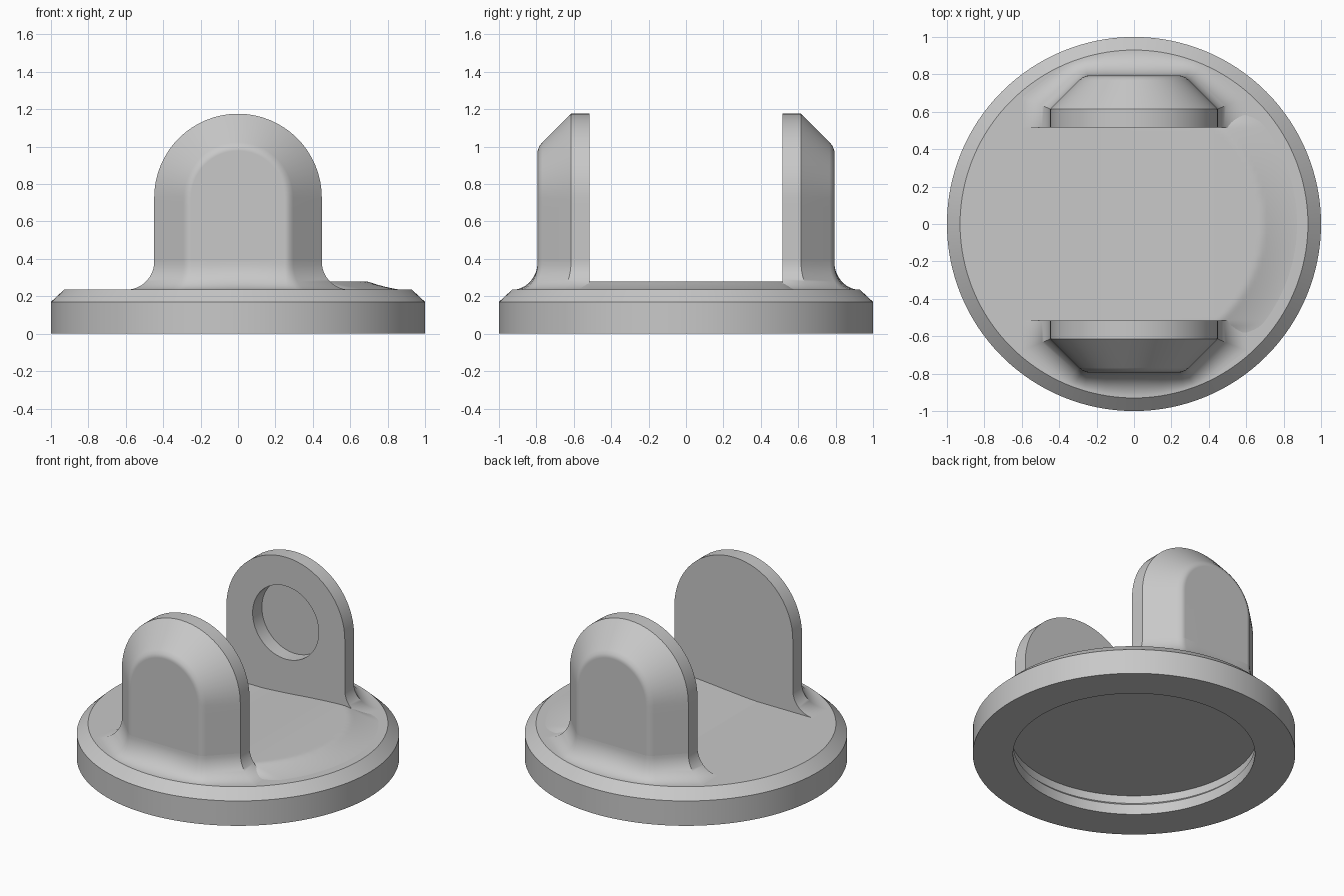
import bpy, bmesh
from math import sin, cos, pi, radians, hypot, sqrt
from mathutils import Vector

if "Cube" in bpy.data.objects:
    bpy.data.objects.remove(bpy.data.objects["Cube"], do_unlink=True)

GREY = (0.58, 0.58, 0.58, 1)
mat = bpy.data.materials.new("plain grey")
mat.use_nodes = True
mat.diffuse_color = GREY
mat.node_tree.nodes["Principled BSDF"].inputs["Base Color"].default_value = GREY

FLOOR = 0.235      # top of the disc
RIM = 0.93         # radius of the flat top
INNER, HALF, ARC_Z = 0.515, 0.448, 0.728   # lug inner face, half width, arc centre
# lug side: inset and y of the straight edge, chamfer and softened outer face
SIDE = [(0, INNER), (0, 0.615), (0.153, 0.768), (0.173, 0.784), (0.198, 0.793)]


def finish(name, bm):
    bmesh.ops.recalc_face_normals(bm, faces=bm.faces)
    mesh = bpy.data.meshes.new(name)
    bm.to_mesh(mesh)
    bm.free()
    mesh.materials.append(mat)
    ob = bpy.data.objects.new(name, mesh)
    bpy.context.collection.objects.link(ob)
    bpy.ops.object.select_all(action='DESELECT')
    ob.select_set(True)
    bpy.context.view_layer.objects.active = ob
    bpy.ops.object.shade_smooth_by_angle(angle=radians(35))
    ob.modifiers.new("flat large faces", 'WEIGHTED_NORMAL').keep_sharp = True


def loft(name, rings, caps=True, closed=True):
    """Skin a list of rings with equal point counts."""
    bm = bmesh.new()
    loops = [[bm.verts.new(p) for p in ring] for ring in rings]
    n = len(loops[0])
    for a, b in zip(loops, loops[1:]):
        for i in range(n if closed else n - 1):
            j = (i + 1) % n
            bm.faces.new((a[i], a[j], b[j], b[i]))
    if caps:
        bm.faces.new(loops[0])
        bm.faces.new(loops[-1])
    finish(name, bm)


def circle(r, n):
    return [(r * cos(2 * pi * i / n), r * sin(2 * pi * i / n)) for i in range(n)]


def arch(inset, n=64):
    """Round-topped outline in x and z, running down into the disc."""
    half = HALF - inset
    points = []
    for c, s in circle(1, n):
        if s >= -1e-6:
            points.append((half * c, ARC_Z + half * s))
        else:
            m = max(abs(c), abs(s))
            points.append((half * c / m, ARC_Z + 0.53 * s / m))
    return points


# Disc with chamfered rim and an undercut recess underneath
profile = [(0.77, 0.144), (0.77, 0.09), (0.75, 0.07), (0.75, 0),
           (1, 0), (1, 0.17), (RIM, FLOOR)]
loft("base_disc", [[(x, y, z) for x, y in circle(r, 128)] for r, z in profile])


def lug(name, side, socket):
    rings = []
    if socket:   # blind round socket in the inner face
        for y in (INNER + 0.1, INNER):
            rings.append([(x, side * y, ARC_Z + z) for x, z in circle(0.25, 64)])
    for inset, y in SIDE:
        rings.append([(x, side * y, z) for x, z in arch(inset)])
    loft(name, rings)


def footprint(cuts=5):
    """Lug outline on the disc as (point, outward mitre direction)."""
    right = [Vector((HALF - inset, y)) for inset, y in SIDE]
    end = right[-1]
    middle = [Vector((end.x * (1 - 2 * k / cuts), end.y)) for k in range(1, cuts)]
    path = right + middle + [Vector((-p.x, p.y)) for p in reversed(right)]
    normals = []
    for a, b in zip(path, path[1:]):
        d = (b - a).normalized()
        normals.append(Vector((d.y, -d.x)))
    pairs = zip(path, normals[:1] + normals, normals + normals[-1:])
    return [(p, (m + n) / (1 + m.dot(n))) for p, m, n in pairs]


def reach(p, d, limit):
    """Distance along d, kept inside the rim."""
    a, b, c = d.dot(d), p.dot(d), p.dot(p) - RIM * RIM
    return min(limit, (sqrt(b * b - a * c) - b) / a)


def fillet(name, side, radius=0.15, steps=14):
    path = [(p, d * reach(p, d, radius)) for p, d in footprint()]
    rings = []
    for k in range(steps + 1):
        t = pi / 2 * k / steps
        z = FLOOR + radius * (1 - sin(t))
        ring = [p + d * (1 - cos(t)) for p, d in path]
        rings.append([(q.x, side * q.y, z) for q in ring])
    # closing the ring also builds the flat inner side
    loft(name, rings, caps=False)


for label, side, socket in (("front", -1, False), ("back", 1, True)):
    lug(label + "_lug", side, socket)
    fillet(label + "_lug_fillet", side)


# Gentle raised pad between the lugs, fading out towards the rim and past the lugs
def smooth(t):
    t = max(0, min(1, t))
    return t * t * (3 - 2 * t)


def pad_point(x, y):
    ramp = smooth((x + 0.3) / 0.8)
    fall = max(0, min(1, (0.91 - hypot(x, y)) / 0.22))
    fade = smooth((0.62 - abs(y)) / 0.1)
    fit = min(1, RIM / hypot(x, y))
    return (x * fit, y * fit, FLOOR - 0.003 + 0.048 * ramp * fade * fall ** 1.6)


NX, NY = 60, 80
rows = [[pad_point(-0.35 + 1.27 * i / NX, 0.64 * (2 * j / NY - 1)) for j in range(NY + 1)]
        for i in range(NX + 1)]
loft("raised_pad", rows, caps=False, closed=False)
